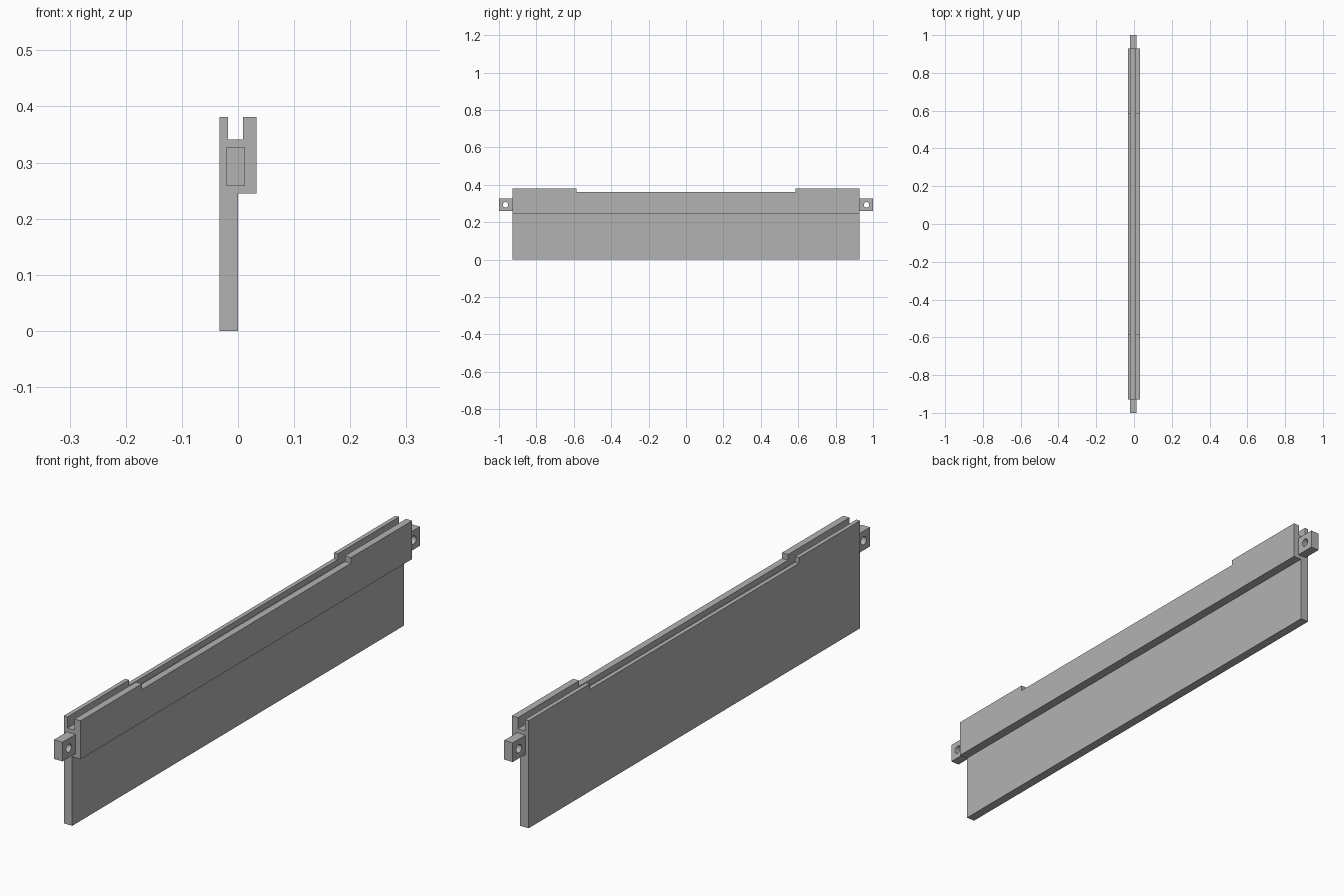
import bpy
import bmesh
import math
from mathutils import Matrix

cube = bpy.data.objects.get("Cube")
if cube:
    bpy.data.objects.remove(cube, do_unlink=True)

GREY = (0.45, 0.45, 0.45, 1)
mat = bpy.data.materials.new("plain grey")
mat.use_nodes = True
mat.diffuse_color = GREY
mat.node_tree.nodes["Principled BSDF"].inputs["Base Color"].default_value = GREY


def finish(bm, name):
    bmesh.ops.recalc_face_normals(bm, faces=bm.faces)
    mesh = bpy.data.meshes.new(name)
    bm.to_mesh(mesh)
    bm.free()
    mesh.materials.append(mat)
    obj = bpy.data.objects.new(name, mesh)
    bpy.context.collection.objects.link(obj)
    return obj


def extrude_y(name, profile, y0, y1):
    """Extrude an (x, z) outline along y."""
    bm = bmesh.new()
    face = bm.faces.new([bm.verts.new((x, y0, z)) for x, z in profile])
    new = bmesh.ops.extrude_face_region(bm, geom=[face])["geom"]
    moved = [v for v in new if isinstance(v, bmesh.types.BMVert)]
    bmesh.ops.translate(bm, verts=moved, vec=(0, y1 - y0, 0))
    return finish(bm, name)


def rect(x0, x1, z0, z1):
    return [(x0, z0), (x1, z0), (x1, z1), (x0, z1)]


def cut(obj, cutter):
    """Subtract the cutter, then discard it."""
    mod = obj.modifiers.new("cut", "BOOLEAN")
    mod.operation = "DIFFERENCE"
    mod.solver = "EXACT"
    mod.object = cutter
    cutter.hide_render = True
    bpy.context.view_layer.objects.active = obj
    bpy.ops.object.modifier_apply(modifier=mod.name)
    bpy.data.objects.remove(cutter, do_unlink=True)


SIDE, HALF, TOP = 0.033, 0.928, 0.381

# Long panel with a thicker head and an open slot along its top
panel = extrude_y("slotted_panel", [
    (-SIDE, 0), (0, 0), (0, 0.245), (SIDE, 0.245), (SIDE, TOP),
    (0.009, TOP), (0.009, 0.341), (-0.018, 0.341), (-0.018, TOP), (-SIDE, TOP),
], -HALF, HALF)

# Shallow recess along the middle of both slot walls
cut(panel, extrude_y("recess_cutter", rect(-0.1, 0.1, 0.361, 0.5), -0.585, 0.585))

# Drilled mounting lug at each end
for name, s in (("front_lug", -1), ("back_lug", 1)):
    lug = extrude_y(name, rect(-0.021, 0.0125, 0.259, 0.327), s * HALF, s)
    bm = bmesh.new()
    bmesh.ops.create_cone(
        bm, cap_ends=True, segments=32, radius1=0.0145, radius2=0.0145, depth=0.2,
        matrix=Matrix.Translation((0, s * 0.965, 0.293)) @ Matrix.Rotation(math.pi / 2, 4, "Y"))
    cut(lug, finish(bm, "hole_cutter"))
    bpy.ops.object.select_all(action="DESELECT")
    lug.select_set(True)
    bpy.context.view_layer.objects.active = lug
    bpy.ops.object.shade_smooth_by_angle(angle=math.radians(30))
